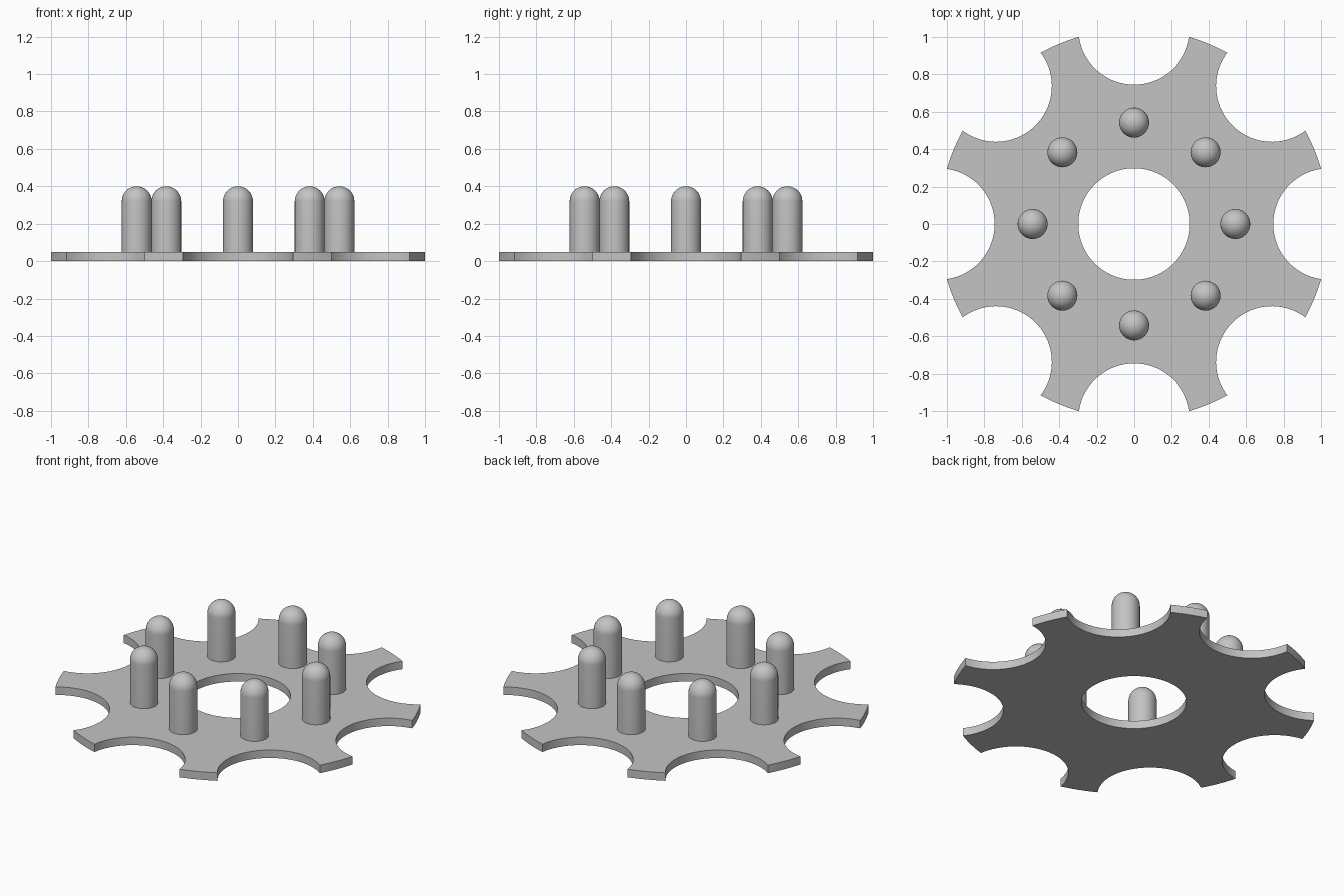
import bpy, bmesh
from math import sin, cos, pi, asin, radians
from mathutils import Vector

COUNT = 8
OUTER_R, NOTCH_R, HOLE_R, THICK = 1.043, 0.298, 0.298, 0.05
PEG_RING, PEG_R, PEG_TOP = 0.542, 0.08, 0.4

cube = bpy.data.objects.get("Cube")
if cube:
    bpy.data.objects.remove(cube, do_unlink=True)

grey = bpy.data.materials.new("plain_grey")
grey.use_nodes = True
colour = (0.55, 0.55, 0.55, 1)
grey.diffuse_color = colour
grey.node_tree.nodes["Principled BSDF"].inputs["Base Color"].default_value = colour


def polar(r, a, z=0):
    return Vector((r * cos(a), r * sin(a), z))


def finish(bm, name):
    """Turn a bmesh into a smooth shaded mesh with sharp corners."""
    bmesh.ops.recalc_face_normals(bm, faces=bm.faces[:])
    for f in bm.faces:
        f.smooth = True
    mesh = bpy.data.meshes.new(name)
    bm.to_mesh(mesh)
    bm.free()
    mesh.set_sharp_from_angle(angle=radians(30))
    mesh.materials.append(grey)
    return mesh


def add_object(mesh, name, location=(0, 0, 0)):
    ob = bpy.data.objects.new(name, mesh)
    ob.location = location
    bpy.context.collection.objects.link(ob)
    return ob


def add_loop(bm, points):
    verts = [bm.verts.new(p) for p in points]
    return [bm.edges.new((v, verts[i - 1])) for i, v in enumerate(verts)]


# Plate outline: scalloped notches joined by short arcs of the outer rim
half = 2 * asin(NOTCH_R / (2 * OUTER_R))     # half angle of a notch seen from the middle
sweep = pi / 2 - half / 2                    # half sweep of the notch arc
step = 2 * pi / COUNT
NOTCH_SEGS, RIM_SEGS = 32, 6
outline = []
for k in range(COUNT):
    a = k * step
    centre = polar(OUTER_R, a)
    for i in range(NOTCH_SEGS + 1):
        t = a + pi + sweep * (1 - 2 * i / NOTCH_SEGS)
        outline.append(centre + polar(NOTCH_R, t))
    for i in range(1, RIM_SEGS):
        outline.append(polar(OUTER_R, a + half + (step - 2 * half) * i / RIM_SEGS))
hole = [polar(HOLE_R, 2 * pi * i / 96) for i in range(96)]

# Fill between outline and hole, then thicken
bm = bmesh.new()
edges = add_loop(bm, outline) + add_loop(bm, hole)
bmesh.ops.triangle_fill(bm, edges=edges, use_beauty=True, normal=(0, 0, 1))
ext = bmesh.ops.extrude_face_region(bm, geom=bm.faces[:], use_keep_orig=True)
top = [g for g in ext["geom"] if isinstance(g, bmesh.types.BMVert)]
bmesh.ops.translate(bm, verts=top, vec=(0, 0, THICK))
add_object(finish(bm, "scalloped_plate"), "scalloped_plate")

# Peg: lathed straight shaft with a domed tip
bm = bmesh.new()
shaft = PEG_TOP - PEG_R
profile = [Vector((PEG_R, 0, THICK - 0.01))]
for i in range(13):
    t = pi / 2 * i / 12
    profile.append(Vector((PEG_R * cos(t), 0, shaft + PEG_R * sin(t))))
verts = [bm.verts.new(p) for p in profile]
lines = [bm.edges.new(pair) for pair in zip(verts, verts[1:])]
bmesh.ops.spin(bm, geom=verts + lines, cent=(0, 0, 0), axis=(0, 0, 1),
               angle=2 * pi, steps=48)
bmesh.ops.remove_doubles(bm, verts=bm.verts[:], dist=0.0005)
peg = finish(bm, "peg")

# Ring of pegs
for k in range(COUNT):
    add_object(peg, f"peg_{k + 1}", polar(PEG_RING, k * step))
